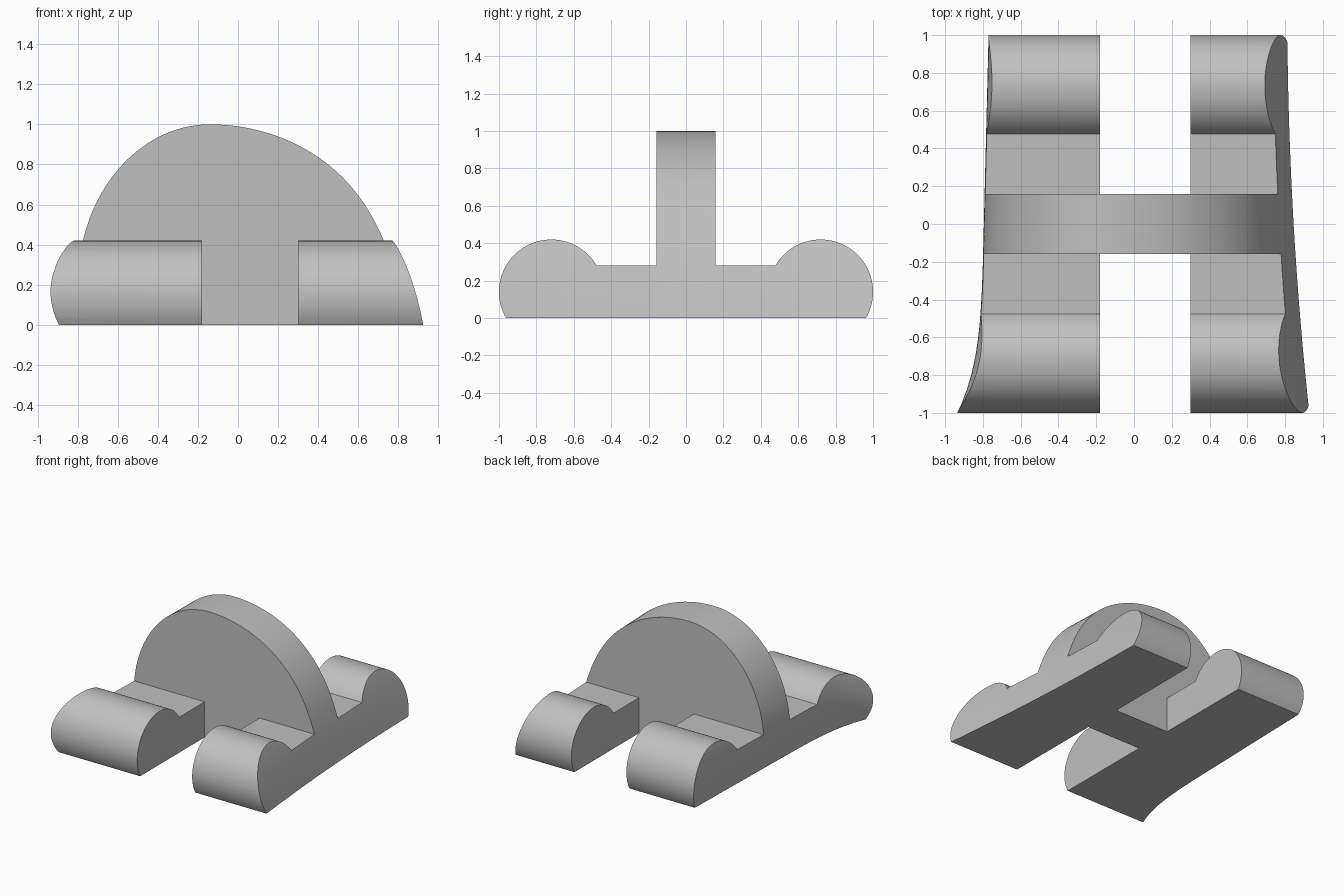
import bpy, bmesh, math

if "Cube" in bpy.data.objects:
    bpy.data.objects.remove(bpy.data.objects["Cube"], do_unlink=True)

grey = bpy.data.materials.new("plain_grey")
grey.use_nodes = True
colour = (0.53, 0.53, 0.53, 1)
grey.diffuse_color = colour
grey.node_tree.nodes["Principled BSDF"].inputs["Base Color"].default_value = colour

APEX = -0.14
STEPS = 48


def loft(name, rings):
    """Skin a row of equal closed rings and cap both ends."""
    bm = bmesh.new()
    loops = [[bm.verts.new(p) for p in ring] for ring in rings]
    for a, b in zip(loops, loops[1:]):
        for i in range(len(a)):
            j = (i + 1) % len(a)
            bm.faces.new((a[i], a[j], b[j], b[i]))
    bm.faces.new(loops[0])
    bm.faces.new(loops[-1])
    bmesh.ops.recalc_face_normals(bm, faces=bm.faces)
    mesh = bpy.data.meshes.new(name)
    bm.to_mesh(mesh)
    bm.free()
    mesh.materials.append(grey)
    obj = bpy.data.objects.new(name, mesh)
    bpy.context.collection.objects.link(obj)
    return obj


def box(name, x0, x1, y0, y1, z0, z1):
    ring = [(y0, z0), (y1, z0), (y1, z1), (y0, z1)]
    return loft(name, [[(x, y, z) for y, z in ring] for x in (x0, x1)])


def combine(target, tool, operation):
    """Apply a boolean and discard the tool."""
    mod = target.modifiers.new(operation.lower(), "BOOLEAN")
    mod.object, mod.operation, mod.solver = tool, operation, "EXACT"
    bpy.context.view_layer.objects.active = target
    bpy.ops.object.modifier_apply(modifier=mod.name)
    bpy.data.objects.remove(tool, do_unlink=True)


# Side profile: rolled foot, low rail and tall centre plate, then mirrored
ROLL_Y, ROLL_Z, ROLL_R = 0.72, 0.14, 0.28
dip = math.asin(ROLL_Z / ROLL_R)
half = []
for i in range(STEPS + 1):
    a = -dip + math.pi * i / STEPS
    a = -dip + (math.pi * i / STEPS)
    half.append((ROLL_Y + ROLL_R * math.cos(a), ROLL_Z + ROLL_R * math.sin(a)))
half += [(0.158, 0.28), (0.158, 1.1)]
profile = half + [(-y, z) for y, z in reversed(half)]
body = loft("arched_stand", [[(x, y, z) for y, z in profile] for x in (-1.1, 1.1)])

# Slots between the two rails, front and back
for side in (-1, 1):
    y0, y1 = sorted((side * 0.158, side * 1.2))
    combine(body, box("slot_cutter", -0.18, 0.30, y0, y1, -0.2, 0.8), "DIFFERENCE")


# Lopsided arch whose flanks flare towards the front
def arch_ring(y):
    right = 0.845 - 0.058 * y + 0.025 * y * y
    left = 0.795 - 0.025 * y + 0.115 * max(0, -y) ** 4
    ring = []
    for i in range(STEPS + 1):
        t = -0.06 + (math.pi / 2 + 0.06) * i / STEPS
        z = math.sin(t)
        x = APEX + (right - APEX) * math.cos(t) - 0.25 * z * (1 - z) ** 2
        ring.append((x, y, z))
    for i in range(1, STEPS + 1):
        t = math.pi / 2 - (math.pi / 2 + 0.33) * i / STEPS
        ring.append((APEX - (left + APEX) * math.cos(t), y, 0.2 + 0.8 * math.sin(t)))
    return ring


count = 24
envelope = loft("arch_envelope", [arch_ring(-1.05 + 2.1 * i / count) for i in range(count + 1)])
combine(body, envelope, "INTERSECT")

# Smooth rolls and arch, crisp corners
bpy.ops.object.select_all(action="DESELECT")
body.select_set(True)
bpy.context.view_layer.objects.active = body
bpy.ops.object.shade_smooth_by_angle(angle=math.radians(25))
